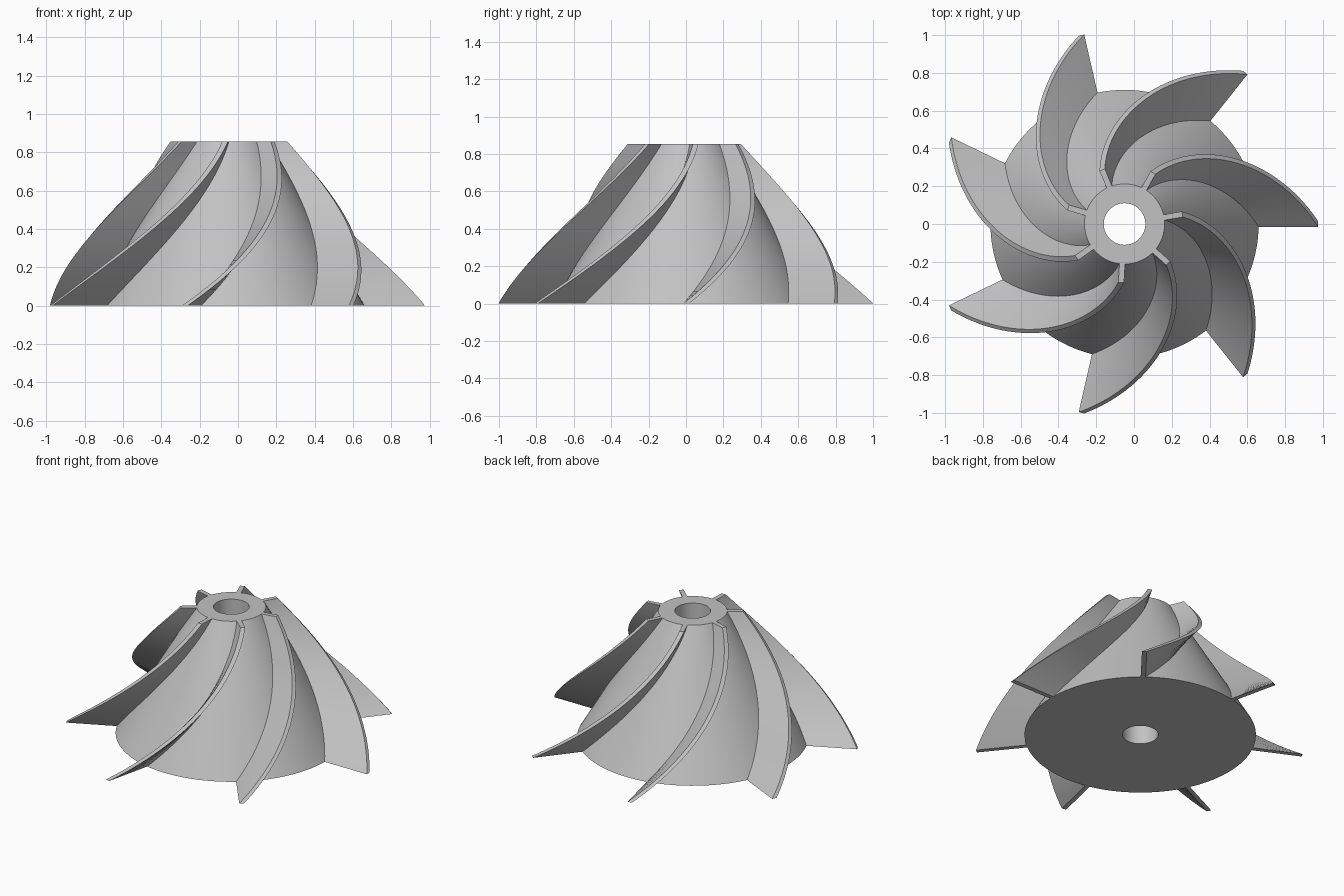
import bpy, bmesh, math
from mathutils import Matrix, Vector

cube = bpy.data.objects.get("Cube")
if cube:
    bpy.data.objects.remove(cube, do_unlink=True)

CENTRE_X = -0.05
HEIGHT = 0.855
HUB_BASE, HUB_TOP, BORE = 0.71, 0.212, 0.11
TIP_BASE, TIP_TOP = 1.025, 0.31
SWEEP = math.radians(61)
THICKNESS = 0.03
BLADES = 7
STEPS = 40

grey = bpy.data.materials.new("satin_grey")
grey.use_nodes = True
colour = (0.54, 0.54, 0.54, 1)
grey.diffuse_color = colour
grey.node_tree.nodes["Principled BSDF"].inputs["Base Color"].default_value = colour


def lerp(a, b, t):
    return a + (b - a) * t


def finish(bm, name):
    """Turn a bmesh into a mesh with outward normals and the grey material."""
    bmesh.ops.recalc_face_normals(bm, faces=bm.faces)
    mesh = bpy.data.meshes.new(name)
    bm.to_mesh(mesh)
    bm.free()
    mesh.materials.append(grey)
    return mesh


def add_object(name, mesh, angle=0):
    obj = bpy.data.objects.new(name, mesh)
    obj.location.x = CENTRE_X
    obj.rotation_euler.z = angle
    bpy.context.collection.objects.link(obj)
    return obj


def smooth(obj):
    bpy.ops.object.select_all(action="DESELECT")
    obj.select_set(True)
    bpy.context.view_layer.objects.active = obj
    bpy.ops.object.shade_smooth_by_angle(angle=math.radians(30))


# Conical hub with a through bore, lathed from a closed profile
bm = bmesh.new()
profile = [(BORE, 0), (HUB_BASE, 0), (HUB_TOP, HEIGHT), (BORE, HEIGHT)]
verts = [bm.verts.new((r, 0, z)) for r, z in profile]
edges = [bm.edges.new((verts[i], verts[(i + 1) % 4])) for i in range(4)]
bmesh.ops.spin(bm, geom=verts + edges, cent=(0, 0, 0), axis=(0, 0, 1),
               angle=math.tau, steps=128, use_merge=True)
bmesh.ops.remove_doubles(bm, verts=bm.verts, dist=0.0001)
smooth(add_object("hub", finish(bm, "hub")))

# Swept blade: a radial bar section that turns and shrinks with height
bm = bmesh.new()
rings = []
for i in range(STEPS + 1):
    t = i / STEPS
    inner = lerp(HUB_BASE, HUB_TOP, t) - 0.02
    outer = lerp(TIP_BASE, TIP_TOP, t)
    half = THICKNESS / 2
    turn = Matrix.Rotation(SWEEP * t, 3, "Z")
    section = [(inner, -half), (outer, -half), (outer, half), (inner, half)]
    rings.append([bm.verts.new(turn @ Vector((x, y, HEIGHT * t))) for x, y in section])
for low, high in zip(rings, rings[1:]):
    for j in range(4):
        k = (j + 1) % 4
        bm.faces.new((low[j], low[k], high[k], high[j]))
bm.faces.new(rings[0])
bm.faces.new(rings[-1])
blade_mesh = finish(bm, "blade")

# Equal blades around the hub
for n in range(BLADES):
    blade = add_object(f"blade_{n + 1}", blade_mesh, math.tau * n / BLADES)
    if n == 0:
        smooth(blade)
